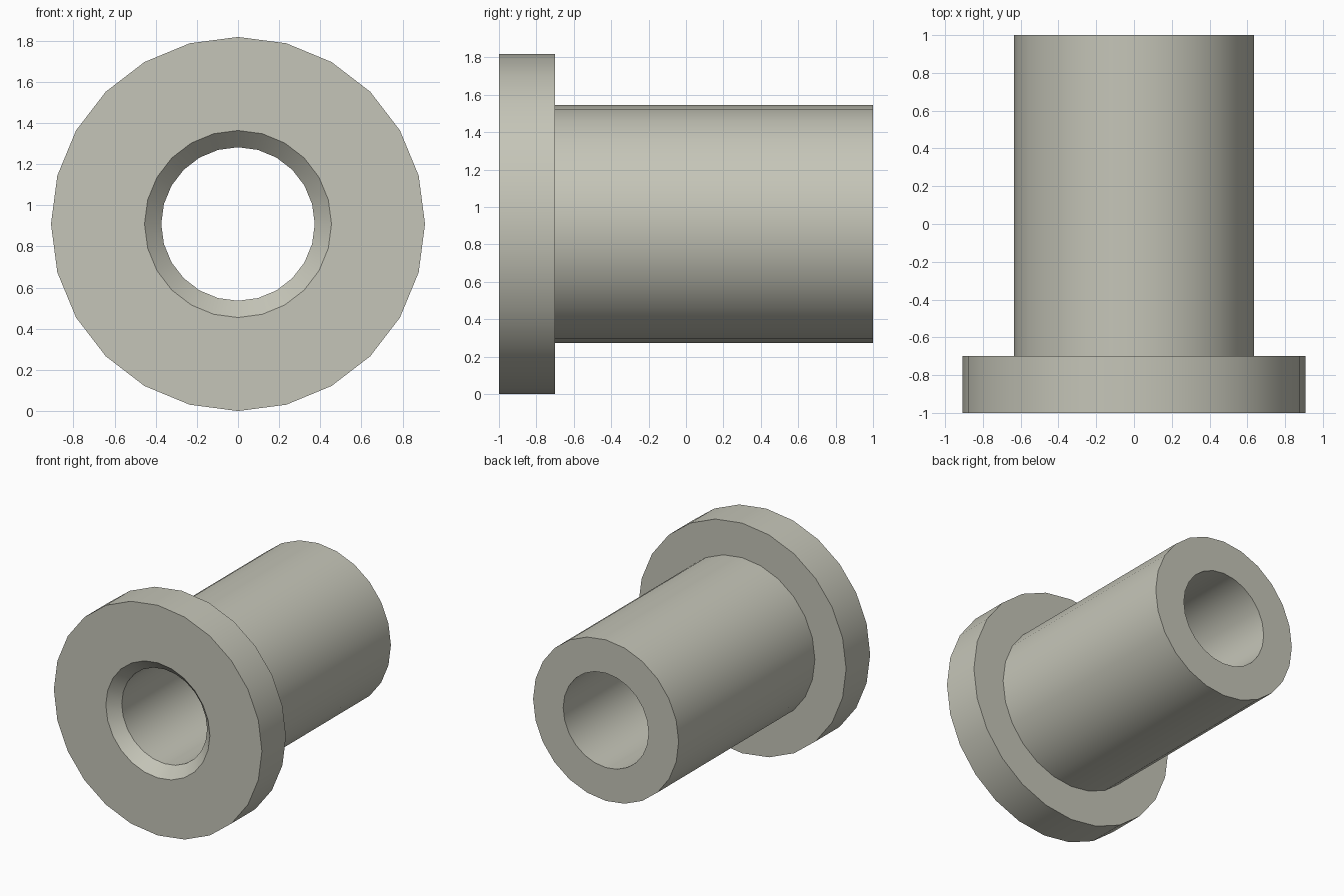
import bpy, bmesh
from math import radians, tau
from mathutils import Vector

cube = bpy.data.objects.get("Cube")
if cube:
    bpy.data.objects.remove(cube, do_unlink=True)

SIDES = 24
FLANGE_R, BODY_R, BORE_R, MOUTH_R = 0.909, 0.636, 0.373, 0.4545
FRONT, SHOULDER, BACK = -1.0, -0.7, 1.0
CHAMFER = MOUTH_R - BORE_R

# Single plain grey material
grey = bpy.data.materials.new("warm_grey")
grey.use_nodes = True
colour = (0.56, 0.56, 0.48, 1.0)
grey.diffuse_color = colour
grey.node_tree.nodes["Principled BSDF"].inputs["Base Color"].default_value = colour

# Closed section (radius, y): flange, sleeve, bore and chamfered mouth
section = [
    (MOUTH_R, FRONT), (FLANGE_R, FRONT), (FLANGE_R, SHOULDER),
    (BODY_R, SHOULDER), (BODY_R, BACK), (BORE_R, BACK),
    (BORE_R, FRONT + CHAMFER),
]

# Revolve the section around the horizontal axis
bm = bmesh.new()
verts = [bm.verts.new((r, y, 0)) for r, y in section]
edges = [bm.edges.new((a, b)) for a, b in zip(verts, verts[1:] + verts[:1])]
bmesh.ops.spin(bm, geom=verts + edges, cent=(0, 0, 0), axis=(0, 1, 0),
               angle=tau, steps=SIDES, use_merge=False)
bmesh.ops.remove_doubles(bm, verts=bm.verts, dist=0.0001)
bmesh.ops.recalc_face_normals(bm, faces=bm.faces)
bmesh.ops.translate(bm, verts=bm.verts, vec=Vector((0, 0, FLANGE_R)))

mesh = bpy.data.meshes.new("flanged_bushing")
bm.to_mesh(mesh)
bm.free()
mesh.materials.append(grey)
bushing = bpy.data.objects.new("flanged_bushing", mesh)
bpy.context.collection.objects.link(bushing)

# Smooth round walls, crisp rims
bpy.ops.object.select_all(action="DESELECT")
bushing.select_set(True)
bpy.context.view_layer.objects.active = bushing
bpy.ops.object.shade_smooth_by_angle(angle=radians(30))
